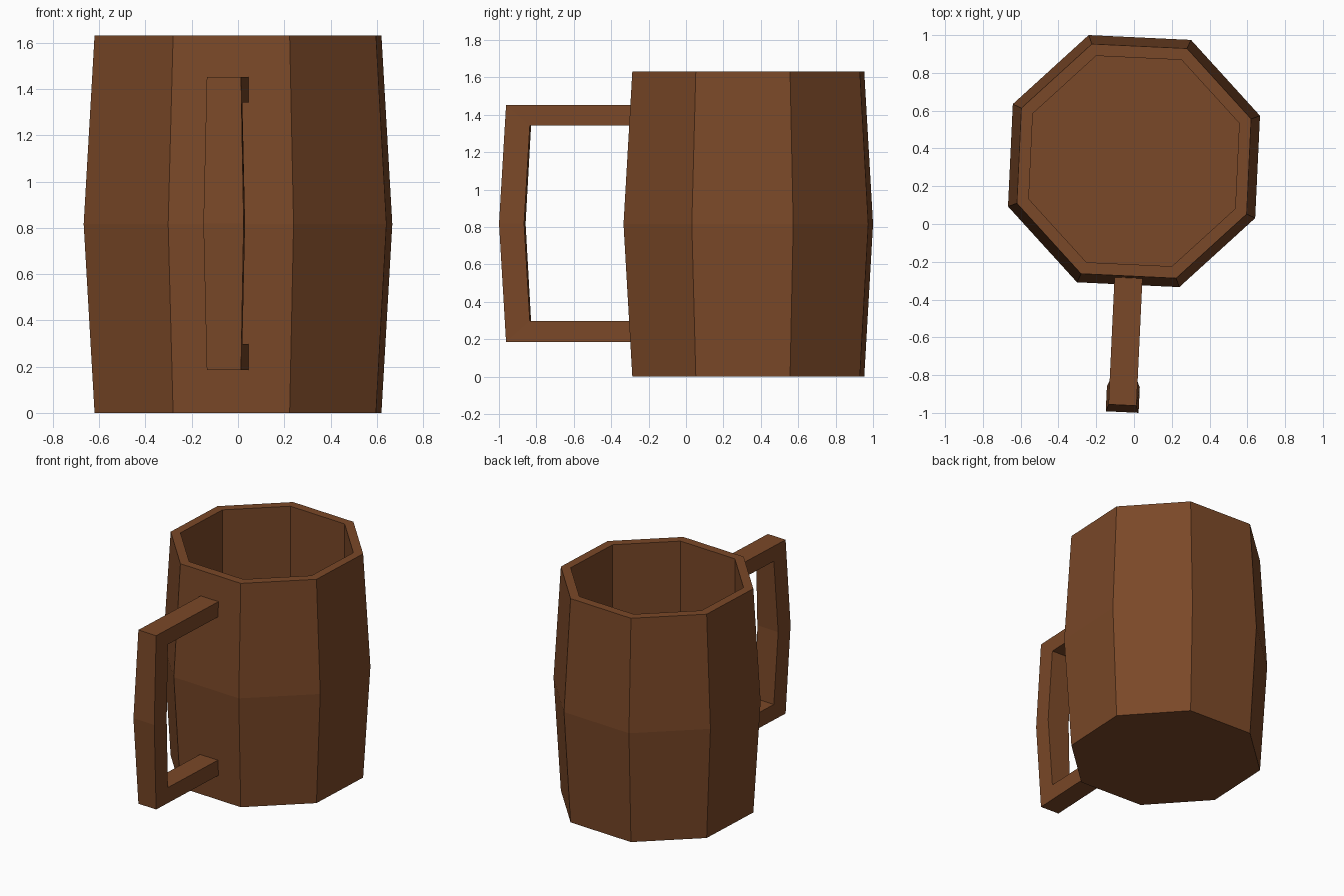
import bpy, bmesh, math
from mathutils import Matrix

if "Cube" in bpy.data.objects:
    bpy.data.objects.remove(bpy.data.objects["Cube"])

wood = bpy.data.materials.new("brown wood")
wood.diffuse_color = (0.195, 0.065, 0.021, 1)
wood.use_nodes = True
wood.node_tree.nodes["Principled BSDF"].inputs["Base Color"].default_value = wood.diffuse_color
CENTER_Y = 0.333
TURN = math.radians(-2.7)      # whole mug is turned slightly clockwise
H = 1.632


def make(name, bm):
    bmesh.ops.recalc_face_normals(bm, faces=bm.faces)
    bm.transform(Matrix.Translation((0, CENTER_Y, 0)) @ Matrix.Rotation(TURN, 4, 'Z'))
    me = bpy.data.meshes.new(name)
    bm.to_mesh(me)
    bm.free()
    me.materials.append(wood)
    ob = bpy.data.objects.new(name, me)
    bpy.context.collection.objects.link(ob)
    return ob


def bridge(bm, a, b):
    n = len(a)
    for i in range(n):
        j = (i + 1) % n
        bm.faces.new((a[i], a[j], b[j], b[i]))


# Barrel body: octagonal rings from the base, up the outside, over the rim, down inside
bm = bmesh.new()
rings = []
for r, z in [(0.659, 0), (0.709, H / 2), (0.659, H), (0.592, H), (0.592, 0.1)]:
    rings.append([bm.verts.new((r * math.cos(a), r * math.sin(a), z))
                  for a in (math.radians(22.5 + 45 * k) for k in range(8))])
for a, b in zip(rings, rings[1:]):
    bridge(bm, a, b)
bm.faces.new(rings[0])
bm.faces.new(rings[-1])
make("mug_body", bm)

# Handle: rectangular section swept along a C path (outer d,z / inner d,z / half width)
bm = bmesh.new()
Z0, Z1, Z2, Z3 = 0.185, 0.298, 1.342, 1.452
ZM = (Z0 + Z3) / 2
sections = [
    ((0.585, Z3), (0.585, Z2), 0.074),
    ((1.293, Z3), (1.166, Z2), 0.074),
    ((1.330, ZM), (1.196, ZM), 0.087),
    ((1.293, Z0), (1.166, Z1), 0.074),
    ((0.585, Z0), (0.585, Z1), 0.074),
]
loops = []
for (do, zo), (di, zi), w in sections:
    loops.append([bm.verts.new(p) for p in
                  ((-w, -do, zo), (w, -do, zo), (w, -di, zi), (-w, -di, zi))])
for a, b in zip(loops, loops[1:]):
    bridge(bm, a, b)
bm.faces.new(loops[0])
bm.faces.new(loops[-1])
make("handle", bm)
